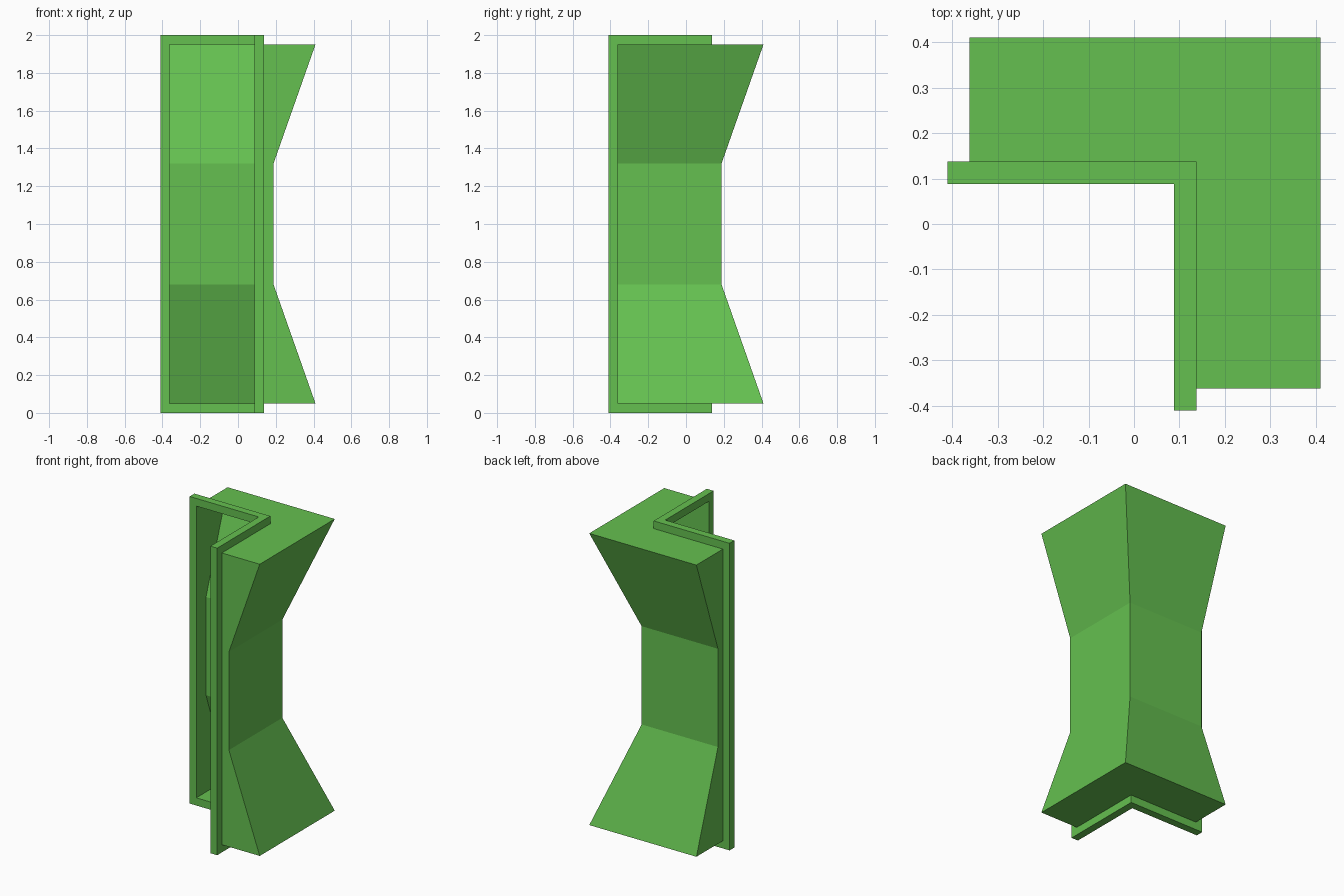
import bpy
import bmesh

if "Cube" in bpy.data.objects:
    bpy.data.objects.remove(bpy.data.objects["Cube"])

IN, OUT = 0.088, 0.137      # inner and outer planes of the L-shaped frame
END, OPEN = -0.41, -0.362   # frame end, opening end
RAIL = 0.05                 # rail height

mat = bpy.data.materials.new("green")
mat.diffuse_color = (0.13, 0.53, 0.08, 1)
mat.use_nodes = True
mat.node_tree.nodes["Principled BSDF"].inputs["Base Color"].default_value = mat.diffuse_color


def make_object(name, bm):
    bmesh.ops.recalc_face_normals(bm, faces=bm.faces)
    mesh = bpy.data.meshes.new(name)
    bm.to_mesh(mesh)
    bm.free()
    mesh.materials.append(mat)
    obj = bpy.data.objects.new(name, mesh)
    bpy.context.collection.objects.link(obj)
    return obj


def prism(name, outline, z0, z1):
    bm = bmesh.new()
    face = bm.faces.new([bm.verts.new((x, y, z0)) for x, y in outline])
    top = bmesh.ops.extrude_face_region(bm, geom=[face])["geom"]
    verts = [v for v in top if isinstance(v, bmesh.types.BMVert)]
    bmesh.ops.translate(bm, verts=verts, vec=(0, 0, z1 - z0))
    return make_object(name, bm)


# Corner frame: L-shaped extrusion with one opening wrapping round the corner
frame = prism("corner_frame", [(END, IN), (IN, IN), (IN, END),
                               (OUT, END), (OUT, OUT), (END, OUT)], 0, 2)
cutter = prism("opening_cutter", [(OPEN, OPEN), (0.3, OPEN), (0.3, 0.3), (OPEN, 0.3)],
               RAIL, 2 - RAIL)
cutter.hide_render = True
mod = frame.modifiers.new("opening", 'BOOLEAN')
mod.operation = 'DIFFERENCE'
mod.solver = 'EXACT'
mod.object = cutter
bpy.context.view_layer.objects.active = frame
bpy.ops.object.modifier_apply(modifier="opening")
bpy.data.objects.remove(cutter)

# Waisted shell behind the frame: open towards the opening
bm = bmesh.new()
rings = []
for z, d in [(RAIL, 0.41), (0.68, 0.188), (1.32, 0.188), (2 - RAIL, 0.41)]:
    path = [(OPEN, OUT), (OPEN, d), (d, d), (d, OPEN), (OUT, OPEN)]
    rings.append([bm.verts.new((x, y, z)) for x, y in path])
for low, high in zip(rings, rings[1:]):
    for i in range(4):
        bm.faces.new((low[i], high[i], high[i + 1], low[i + 1]))
# Flat L-shaped floor and ceiling
for ring, z in ((rings[0], RAIL), (rings[-1], 2 - RAIL)):
    bm.faces.new(ring + [bm.verts.new((OUT, OUT, z))])
make_object("waisted_shell", bm)
